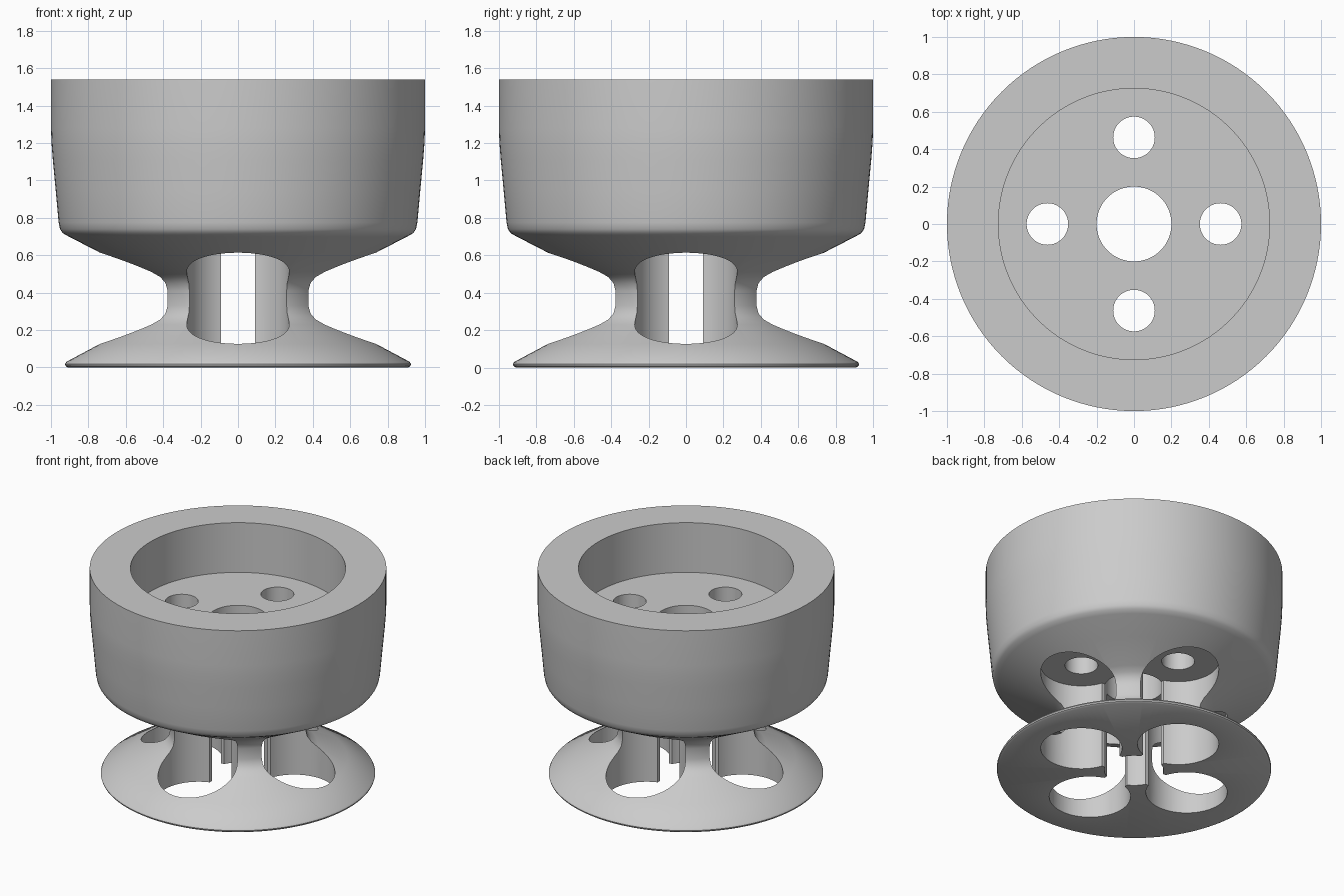
import bpy, bmesh, math
from mathutils import Matrix, Vector

old = bpy.data.objects.get("Cube")
if old:
    bpy.data.objects.remove(old, do_unlink=True)

SEGMENTS = 128
BORE_R, HOLE_R, HOLE_DIST = 0.2, 0.274, 0.463
CEILING, FLOOR, TOP = 0.645, 1.17, 1.54

grey = bpy.data.materials.new("plain grey")
grey.use_nodes = True
grey.diffuse_color = (0.6, 0.6, 0.6, 1)
grey.node_tree.nodes["Principled BSDF"].inputs["Base Color"].default_value = (0.6, 0.6, 0.6, 1)


def make_object(name, bm):
    bmesh.ops.recalc_face_normals(bm, faces=bm.faces)
    mesh = bpy.data.meshes.new(name)
    bm.to_mesh(mesh)
    bm.free()
    obj = bpy.data.objects.new(name, mesh)
    mesh.materials.append(grey)
    bpy.context.collection.objects.link(obj)
    return obj


def lathe(name, profile):
    """Spin a closed (radius, height) outline around z."""
    bm = bmesh.new()
    verts = [bm.verts.new((r, 0, z)) for r, z in profile]
    edges = [bm.edges.new((v, verts[i - 1])) for i, v in enumerate(verts)]
    bmesh.ops.spin(bm, geom=verts + edges, cent=(0, 0, 0), axis=(0, 0, 1),
                   angle=math.tau, steps=SEGMENTS, use_merge=True)
    bmesh.ops.remove_doubles(bm, verts=bm.verts, dist=1e-5)
    return make_object(name, bm)


def cut(target, bm):
    """Subtract a shape from the target for good."""
    cutter = make_object("cutter", bm)
    cutter.hide_render = True
    mod = target.modifiers.new("cut", 'BOOLEAN')
    mod.operation, mod.solver, mod.object = 'DIFFERENCE', 'EXACT', cutter
    bpy.context.view_layer.objects.active = target
    bpy.ops.object.modifier_apply(modifier=mod.name)
    bpy.data.objects.remove(cutter, do_unlink=True)


def cylinder(radius, x, y, low, high):
    bm = bmesh.new()
    bmesh.ops.create_cone(bm, cap_ends=True, segments=96, radius1=radius, radius2=radius,
                          depth=high - low,
                          matrix=Matrix.Translation((x, y, (low + high) / 2)))
    return bm


def box(size, center):
    bm = bmesh.new()
    bmesh.ops.create_cube(bm, size=1, matrix=Matrix.Translation(center)
                          @ Matrix.Diagonal(Vector(size)).to_4x4())
    return bm


# Body: flared foot, filleted waist, cup with a recess and a central bore
body = lathe("spool_cup", [
    (BORE_R, 0), (0.91, 0), (0.922, 0.008), (0.925, 0.018), (0.918, 0.03),
    (0.74, 0.125), (0.537, 0.23), (0.495, 0.257), (0.468, 0.29), (0.458, 0.33),
    (0.458, 0.41), (0.468, 0.45), (0.495, 0.483), (0.537, 0.51), (0.74, 0.615),
    (0.905, 0.7), (0.937, 0.718), (0.952, 0.74), (0.959, 0.775), (0.975, 0.95),
    (0.99, 1.11), (0.997, 1.2), (1, 1.28), (1, TOP),
    (0.725, TOP), (0.725, FLOOR), (BORE_R, FLOOR)])

# Four large pockets from below, each with a small hole into the recess
for i in range(4):
    a = i * math.pi / 2
    x, y = HOLE_DIST * math.cos(a), HOLE_DIST * math.sin(a)
    cut(body, cylinder(HOLE_R, x, y, -0.1, CEILING))
    cut(body, cylinder(0.111, x, y, CEILING - 0.1, FLOOR + 0.1))

# Crossed slots joining the pockets to the bore
for size in ((0.6, 0.18), (0.18, 0.6)):
    cut(body, box((*size, CEILING + 0.1), (0, 0, (CEILING - 0.1) / 2)))

bpy.ops.object.select_all(action='DESELECT')
body.select_set(True)
bpy.context.view_layer.objects.active = body
bpy.ops.object.shade_smooth_by_angle(angle=math.radians(35))
